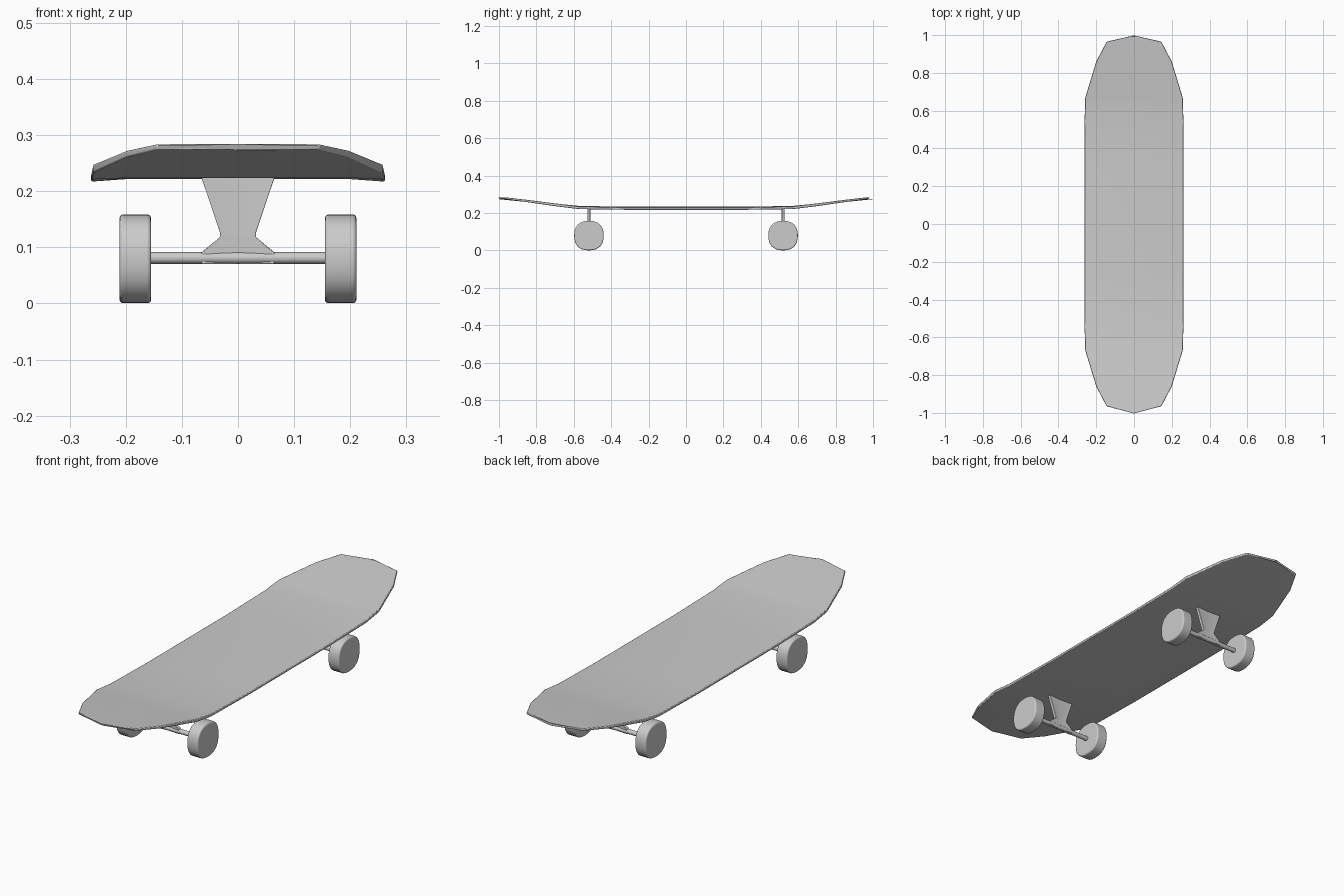
import bpy, bmesh, math

if "Cube" in bpy.data.objects:
    bpy.data.objects.remove(bpy.data.objects["Cube"])


def finish(name, bm, bevel=0.0, segments=2, angle=40):
    bmesh.ops.recalc_face_normals(bm, faces=bm.faces)
    mesh = bpy.data.meshes.new(name)
    bm.to_mesh(mesh)
    bm.free()
    ob = bpy.data.objects.new(name, mesh)
    bpy.context.collection.objects.link(ob)
    if bevel:
        mod = ob.modifiers.new("soft_edges", "BEVEL")
        mod.width = bevel
        mod.segments = segments
        mod.limit_method = "ANGLE"
        mod.angle_limit = math.radians(40)
    bpy.ops.object.select_all(action="DESELECT")
    bpy.context.view_layer.objects.active = ob
    ob.select_set(True)
    bpy.ops.object.shade_smooth_by_angle(angle=math.radians(angle))
    return ob


def loft(name, rings, **kw):
    """Join equal-length closed rings and cap both ends."""
    bm = bmesh.new()
    vr = [[bm.verts.new(p) for p in r] for r in rings]
    for a, b in zip(vr, vr[1:]):
        for i in range(len(a)):
            j = (i + 1) % len(a)
            bm.faces.new((a[i], a[j], b[j], b[i]))
    bm.faces.new(vr[0])
    bm.faces.new(vr[-1])
    return finish(name, bm, **kw)


# deck: stations of (y, half width, top height, thickness, edge drop, nose bulge)
half = [(0.0, 0.262, 0.234, 0.012, 0.005, 0), (0.3, 0.262, 0.234, 0.012, 0.005, 0),
        (0.57, 0.261, 0.238, 0.014, 0.003, 0), (0.67, 0.258, 0.248, 0.015, 0, 0),
        (0.86, 0.2, 0.272, 0.012, 0, 0), (0.965, 0.145, 0.284, 0.010, 0, 0.035)]
stations = [(-y, w, z, t, d, -b) for y, w, z, t, d, b in reversed(half[1:])] + half
cols = (-1, -0.73, 0, 0.73, 1)
rings = []
for y, w, z, t, drop, bulge in stations:
    def point(u, down):
        return (u * w, y + bulge * (1 - abs(u)), z - down - drop * (abs(u) == 1))
    rings.append([point(u, 0) for u in cols] + [point(u, t) for u in reversed(cols)])
loft("deck", rings, bevel=0.003, angle=50)

# hanger plate profile: height and half width
hanger = [(0.07, 0.065), (0.091, 0.065), (0.118, 0.032), (0.126, 0.032), (0.23, 0.067)]

# wheel outline: slightly squared circle
outline = []
for i in range(24):
    a = 2 * math.pi * i / 24
    c, s = math.cos(a), math.sin(a)
    r = 0.079 / (abs(c) ** 2.4 + abs(s) ** 2.4) ** (1 / 2.4)
    outline.append((r * c, r * s))

for label, cy in (("front", -0.519), ("rear", 0.519)):
    # hanger with a shallow groove down the middle
    loft(label + "_hanger",
         [[(-w, cy - 0.008, z), (0, cy - 0.004, z), (w, cy - 0.008, z),
           (w, cy + 0.008, z), (0, cy + 0.004, z), (-w, cy + 0.008, z)]
          for z, w in hanger], bevel=0.002)
    # axle
    loft(label + "_axle",
         [[(x, cy + 0.0105 * math.cos(k * math.pi / 6), 0.081 + 0.0105 * math.sin(k * math.pi / 6))
           for k in range(12)] for x in (-0.165, 0.165)])
    # wheels
    for side, sx in (("left", -1), ("right", 1)):
        loft(f"{label}_{side}_wheel",
             [[(sx * x, cy + p, 0.0795 + q) for p, q in outline] for x in (0.155, 0.211)],
             bevel=0.006, segments=3)
